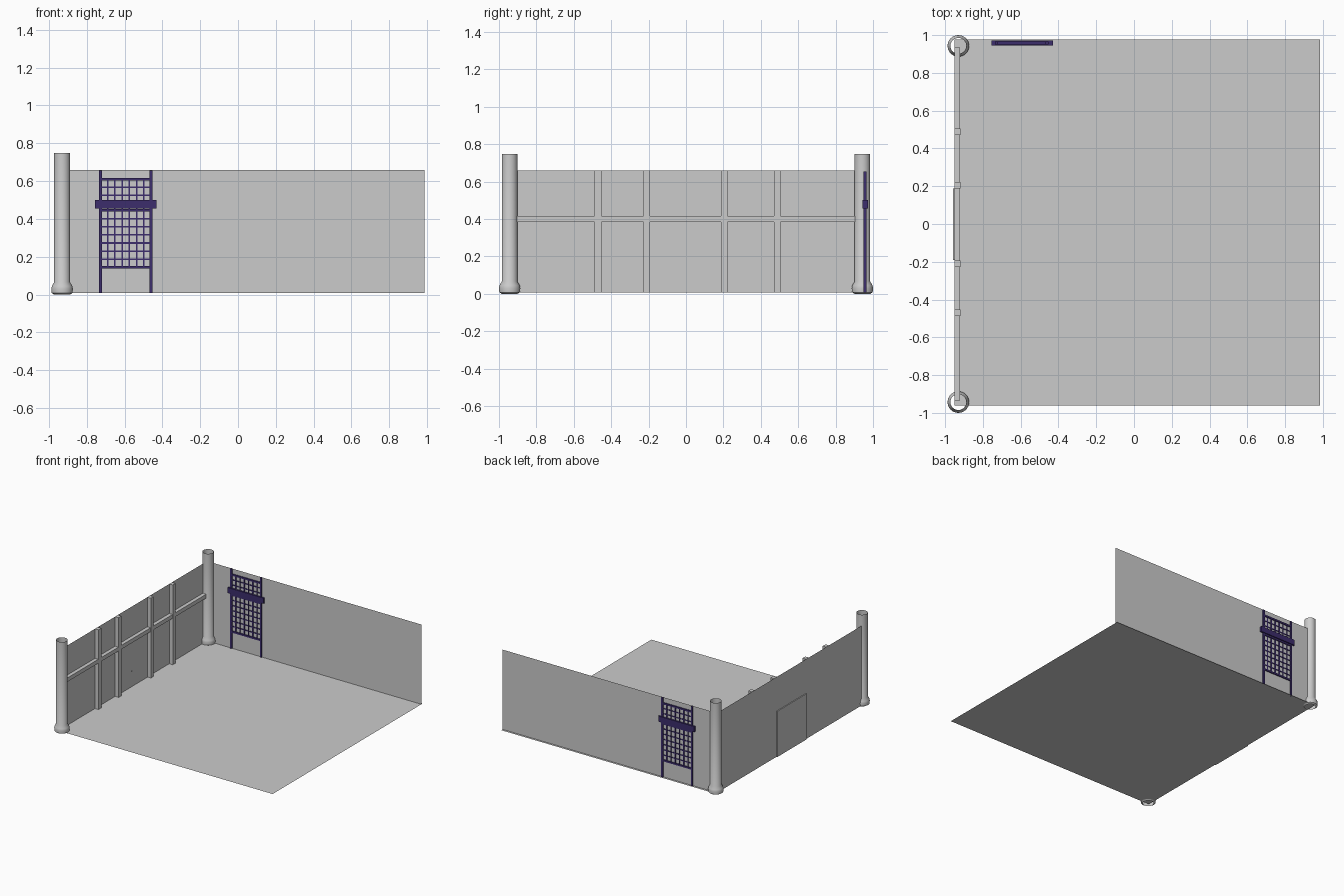
import bpy, bmesh, math

if "Cube" in bpy.data.objects:
    bpy.data.objects.remove(bpy.data.objects["Cube"])

FLOOR_Z, WALL_TOP = 0.007, 0.658
WALL_X, WALL_Y = -0.95, 0.958

purple = bpy.data.materials.new("dark_purple_wood")
purple.diffuse_color = (0.045, 0.026, 0.15, 1)
purple.use_nodes = True
purple.node_tree.nodes["Principled BSDF"].inputs["Base Color"].default_value = purple.diffuse_color


def finish(name, bm, mat=None):
    me = bpy.data.meshes.new(name)
    bm.to_mesh(me)
    bm.free()
    ob = bpy.data.objects.new(name, me)
    bpy.context.collection.objects.link(ob)
    if mat:
        me.materials.append(mat)
    return ob


def add_box(bm, x0, x1, y0, y1, z0, z1):
    verts = bmesh.ops.create_cube(bm, size=1)["verts"]
    for v in verts:
        v.co.x = x1 if v.co.x > 0 else x0
        v.co.y = y1 if v.co.y > 0 else y0
        v.co.z = z1 if v.co.z > 0 else z0


def box(name, *dims, mat=None):
    bm = bmesh.new()
    add_box(bm, *dims)
    return finish(name, bm, mat)


def sheet(name, *corners):
    bm = bmesh.new()
    bm.faces.new([bm.verts.new(c) for c in corners])
    return finish(name, bm)


def pillar(name, x, y, sides=32):
    # open tube with a flared foot, revolved from a profile
    profile = [(0.042, 0.0), (0.055, 0.008), (0.057, 0.03), (0.054, 0.045),
               (0.042, 0.066), (0.042, 0.748)]
    bm = bmesh.new()
    rings = []
    for r, z in profile:
        rings.append([bm.verts.new((x + r * math.cos(2 * math.pi * i / sides),
                                    y + r * math.sin(2 * math.pi * i / sides), z))
                      for i in range(sides)])
    for a, b in zip(rings, rings[1:]):
        for i in range(sides):
            j = (i + 1) % sides
            bm.faces.new((a[i], a[j], b[j], b[i]))
    ob = finish(name, bm)
    bpy.ops.object.select_all(action='DESELECT')
    ob.select_set(True)
    bpy.context.view_layer.objects.active = ob
    bpy.ops.object.shade_smooth_by_angle(angle=math.radians(35))


# floor and the two thin walls
sheet("floor", (WALL_X, -0.96, FLOOR_Z), (0.985, -0.96, FLOOR_Z),
      (0.985, 0.976, FLOOR_Z), (WALL_X, 0.976, FLOOR_Z))
sheet("back_wall", (-0.93, WALL_Y, FLOOR_Z), (0.985, WALL_Y, FLOOR_Z),
      (0.985, WALL_Y, WALL_TOP), (-0.93, WALL_Y, WALL_TOP))
sheet("left_wall", (WALL_X, -0.943, FLOOR_Z), (WALL_X, 0.943, FLOOR_Z),
      (WALL_X, 0.943, WALL_TOP), (WALL_X, -0.943, WALL_TOP))

# corner pillars
for label, y in (("front", -0.943), ("back", 0.943)):
    pillar("pillar_" + label, -0.93, y)

# beams on the left wall
for i, y in enumerate((-0.47, -0.21, 0.205, 0.488)):
    box(f"wall_post_{i + 1}", WALL_X, -0.918, y - 0.018, y + 0.018, FLOOR_Z, WALL_TOP)
box("wall_rail", WALL_X, -0.92, -0.935, 0.935, 0.385, 0.417)

# door panel with a tiny knob
box("door", -0.957, -0.947, -0.19, 0.188, FLOOR_Z, 0.38)
box("door_knob", -0.948, -0.944, -0.022, -0.018, 0.132, 0.137)

# lattice screen set through the back wall
for label, x in (("left", -0.728), ("right", -0.460)):
    box("screen_post_" + label, x - 0.008, x + 0.008, 0.95, 0.966, FLOOR_Z, 0.655, mat=purple)
for label, z in (("bottom", 0.145), ("middle", 0.446), ("top", 0.610)):
    box("screen_rail_" + label, -0.728, -0.460, 0.95, 0.966, z - 0.007, z + 0.007, mat=purple)
box("screen_band", -0.755, -0.430, 0.944, 0.972, 0.455, 0.500, mat=purple)

bm = bmesh.new()
for i in range(1, 7):
    x = -0.728 + 0.268 * i / 7
    add_box(bm, x - 0.004, x + 0.004, 0.953, 0.963, 0.145, 0.610)
for z in [0.145 + 0.0425 * i for i in range(1, 7)] + [0.525, 0.567]:
    add_box(bm, -0.728, -0.460, 0.954, 0.962, z - 0.004, z + 0.004)
finish("screen_lattice", bm, purple)
